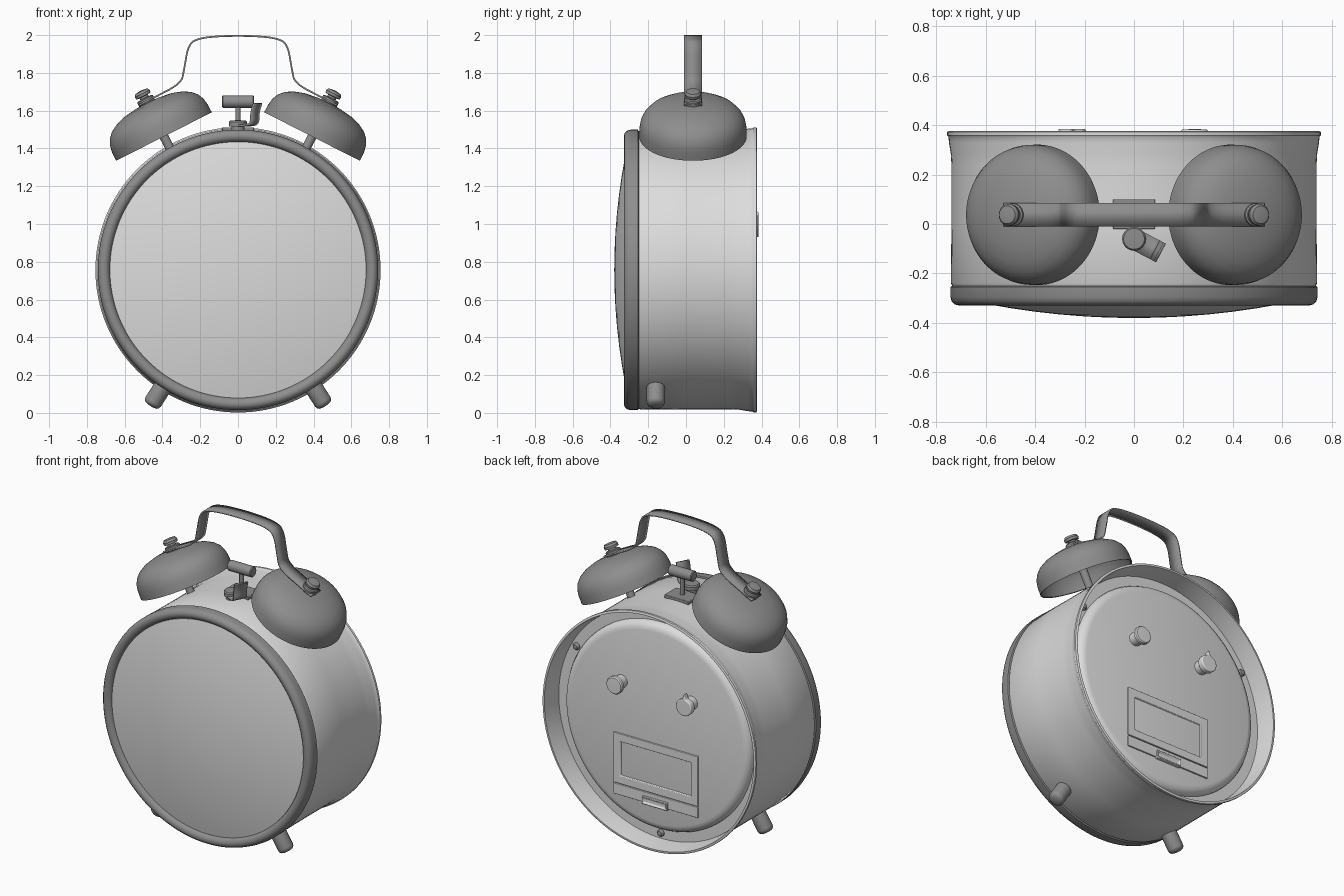
import bpy, bmesh, math
from mathutils import Vector

if "Cube" in bpy.data.objects:
    bpy.data.objects.remove(bpy.data.objects["Cube"])

CZ = 0.757          # height of the case axis


def material(name, v):
    m = bpy.data.materials.new(name)
    m.diffuse_color = (v, v, v, 1)
    m.use_nodes = True
    m.node_tree.nodes["Principled BSDF"].inputs["Base Color"].default_value = m.diffuse_color
    return m


LIGHT = material("light_grey", 0.72)
DARK = material("dark_grey", 0.27)


def finish(bm, name, mat, bevel=0.0, solid=0.0, recalc=True):
    if recalc:
        bmesh.ops.recalc_face_normals(bm, faces=bm.faces)
    me = bpy.data.meshes.new(name)
    bm.to_mesh(me)
    bm.free()
    ob = bpy.data.objects.new(name, me)
    bpy.context.collection.objects.link(ob)
    me.materials.append(mat)
    bpy.ops.object.select_all(action='DESELECT')
    ob.select_set(True)
    bpy.context.view_layer.objects.active = ob
    bpy.ops.object.shade_smooth_by_angle(angle=math.radians(35))
    if solid:
        s = ob.modifiers.new("Thickness", 'SOLIDIFY')
        s.thickness, s.offset = solid, 0
    if bevel:
        b = ob.modifiers.new("Bevel", 'BEVEL')
        b.width, b.segments = bevel, 3
    return ob


def lathe(name, profile, mat, origin, axis, segs=96):
    """Revolve (radius, height) points about an axis through origin."""
    bm = bmesh.new()
    rot = Vector(axis).to_track_quat('Z', 'Y')
    rings = []
    for r, h in profile:
        n = 1 if r == 0 else segs
        rings.append([bm.verts.new(Vector(origin) + rot @ Vector(
            (r * math.cos(2 * math.pi * i / segs), r * math.sin(2 * math.pi * i / segs), h)))
            for i in range(n)])
    for a, b in zip(rings, rings[1:]):
        if len(a) == len(b) == 1:
            continue
        for i in range(segs):
            q = [a[i % len(a)], a[(i + 1) % len(a)], b[(i + 1) % len(b)], b[i % len(b)]]
            bm.faces.new(list(dict.fromkeys(q)))
    return finish(bm, name, mat)


def smooth_path(pts, rounds=3):
    """Round the corners of an open path, keeping its ends."""
    pts = [Vector(p) for p in pts]
    for _ in range(rounds):
        out = [pts[0]]
        for a, b in zip(pts, pts[1:]):
            out += [a.lerp(b, 0.25), a.lerp(b, 0.75)]
        pts = out + [pts[-1]]
    return pts


def strap(name, pts, width, mat, thick):
    """Flat band following a path, spread along the width vector."""
    bm = bmesh.new()
    w = Vector(width) / 2
    rows = [(bm.verts.new(p - w), bm.verts.new(p + w)) for p in smooth_path(pts)]
    for a, b in zip(rows, rows[1:]):
        bm.faces.new((a[0], a[1], b[1], b[0]))
    return finish(bm, name, mat, solid=thick, recalc=False)


def prism(name, outline, y0, y1, mat, bevel=0.0, inset=0.0, sink=0.0):
    """Extrude an x-z outline along y, with an optional sunk centre on the back."""
    bm = bmesh.new()
    f = bm.faces.new([bm.verts.new((x, y1, z)) for x, z in outline])
    ext = bmesh.ops.extrude_face_region(bm, geom=[f], use_keep_orig=True)
    bmesh.ops.translate(bm, vec=(0, y0 - y1, 0),
                        verts=[v for v in ext['geom'] if isinstance(v, bmesh.types.BMVert)])
    bmesh.ops.recalc_face_normals(bm, faces=bm.faces)
    if inset:
        back = max(bm.faces, key=lambda g: g.calc_center_median().y)
        bmesh.ops.inset_region(bm, faces=[back], thickness=inset)
        bmesh.ops.inset_region(bm, faces=[back], thickness=0.006, depth=-sink)
    return finish(bm, name, mat, bevel=bevel)


def rect(x0, x1, z0, z1):
    return [(x0, z0), (x1, z0), (x1, z1), (x0, z1)]


C = (0, 0, CZ)
Y = (0, 1, 0)

# Case, open at the back with a flared lip and recessed floor
lathe("case", [(0, -0.25), (0.735, -0.25), (0.74, -0.24), (0.738, 0), (0.738, 0.24), (0.74, 0.28),
               (0.748, 0.33), (0.75, 0.352), (0.755, 0.358), (0.755, 0.372), (0.75, 0.375),
               (0.741, 0.375), (0.738, 0.35), (0.728, 0.28), (0.726, 0.25), (0, 0.25)],
      LIGHT, C, Y, 128)

# Front ring and domed glass
lathe("front_ring", [(0.70, -0.25), (0.735, -0.25), (0.742, -0.255), (0.742, -0.295), (0.737, -0.312),
                     (0.725, -0.325), (0.71, -0.329), (0.695, -0.325), (0.684, -0.316),
                     (0.677, -0.30), (0.675, -0.25), (0.70, -0.25)], DARK, C, Y, 128)
lathe("front_glass", [(r, -0.38 + 0.16 * r * r) for r in
                      (0, 0.1, 0.2, 0.3, 0.4, 0.5, 0.58, 0.64, 0.678)] + [(0.678, -0.25)],
      LIGHT, C, Y, 128)

# Back panel with rounded edge, and its three screws
lathe("back_panel", [(0.66, 0.245), (0.658, 0.265), (0.648, 0.283), (0.63, 0.295), (0.61, 0.30), (0, 0.30)],
      LIGHT, C, Y, 128)
for i, deg in enumerate((30, 150, 270)):
    a = math.radians(deg)
    lathe(f"back_screw_{i + 1}", [(0.022, 0), (0.022, 0.012), (0.015, 0.022), (0, 0.026)], DARK,
          (0.69 * math.cos(a), 0.248, CZ + 0.69 * math.sin(a)), Y, 24)

# Setting knobs: a round one and a pointed one
lathe("round_knob", [(0.04, 0), (0.045, 0.05), (0.056, 0.06), (0.056, 0.077), (0.05, 0.084), (0, 0.086)],
      LIGHT, (0.245, 0.298, 0.992), Y, 40)
drop = [(-0.25 + 0.055 * math.cos(t), 0.985 + 0.055 * math.sin(t))
        for t in (math.radians(135 + 270 * i / 24) for i in range(25))]
prism("pointed_knob", drop + [(-0.238, 1.035), (-0.25, 1.07), (-0.262, 1.035)], 0.345, 0.384, LIGHT, 0.006)
lathe("pointed_knob_stem", [(0.042, 0), (0.045, 0.06)], LIGHT, (-0.25, 0.295, 0.985), Y, 32)

# Battery door with sunk centre, lower strip and catch
prism("battery_door", rect(-0.3, 0.3, 0.335, 0.655), 0.295, 0.309, LIGHT, 0.003, 0.07, 0.01)
prism("battery_door_strip", rect(-0.3, 0.3, 0.262, 0.33), 0.295, 0.309, LIGHT, 0.003)
prism("battery_catch", rect(-0.09, 0.09, 0.255, 0.305), 0.295, 0.322, LIGHT, 0.006, 0.012, 0.008)

# Bells, posts, nuts and feet on both sides
for side, s in (("left", -1), ("right", 1)):
    axis = (0.451 * s, 0, 0.892)
    base = (0.392 * s, 0.037, 1.463)
    lathe(f"{side}_bell", [(0.275, 0.002), (0.284, 0), (0.283, 0.05), (0.277, 0.085), (0.262, 0.117),
                           (0.235, 0.146), (0.195, 0.169), (0.14, 0.187), (0.07, 0.197), (0, 0.2),
                           (0, 0.19), (0.14, 0.177), (0.23, 0.138), (0.267, 0.085), (0.275, 0.002)],
          DARK, base, axis, 80)
    lathe(f"{side}_bell_post", [(0.024, -0.14), (0.024, 0.195)], DARK, base, axis, 24)
    lathe(f"{side}_bell_nut", [(0, 0.19), (0.046, 0.195), (0.046, 0.222), (0.04, 0.227), (0.025, 0.228),
                               (0.025, 0.238), (0.042, 0.24), (0.044, 0.255), (0.036, 0.268), (0, 0.273)],
          DARK, base, axis, 32)
    lathe(f"{side}_foot", [(0.048, 0.70), (0.048, 0.83), (0.045, 0.842), (0.036, 0.851), (0.02, 0.856), (0, 0.857)],
          DARK, (0, -0.16, CZ), (0.54 * s, 0, -0.84), 32)

# Carrying handle between the bells
half = [(0.525, 1.628), (0.44, 1.672), (0.30, 1.745), (0.285, 1.82), (0.262, 1.955), (0.2, 1.985), (0.08, 1.996)]
path = [(-x, 0.037, z) for x, z in half] + [(x, 0.037, z) for x, z in reversed(half)]
strap("handle", path, (0, 0.095, 0), DARK, 0.009)

# Hammer with its slot plate
prism("hammer_plate", rect(-0.085, 0.085, 1.47, 1.512), -0.02, 0.1, DARK, 0.004)
lathe("hammer_rod", [(0.014, 1.47), (0.014, 1.65)], DARK, (0, 0.037, 0), (0, 0, 1), 20)
lathe("hammer_head", [(0, -0.084), (0.028, -0.084), (0.033, -0.079), (0.033, 0.079), (0.028, 0.084), (0, 0.084)],
      DARK, (0, 0.037, 1.648), (1, 0, 0), 32)

# Top switch: round button and bent lever
lathe("switch_button", [(0.035, 1.47), (0.035, 1.515), (0.048, 1.517), (0.048, 1.54), (0.042, 1.548), (0, 1.55)],
      DARK, (0, -0.06, 0), (0, 0, 1), 32)
d, w = Vector((0.886, -0.464, 0)), Vector((0.464, 0.886, 0)) * 0.085
strap("switch_lever", [Vector((0, -0.06, z)) + d * k for k, z in
                       ((0, 1.522), (0.06, 1.522), (0.1, 1.53), (0.1, 1.59), (0.118, 1.64))], w, DARK, 0.011)
